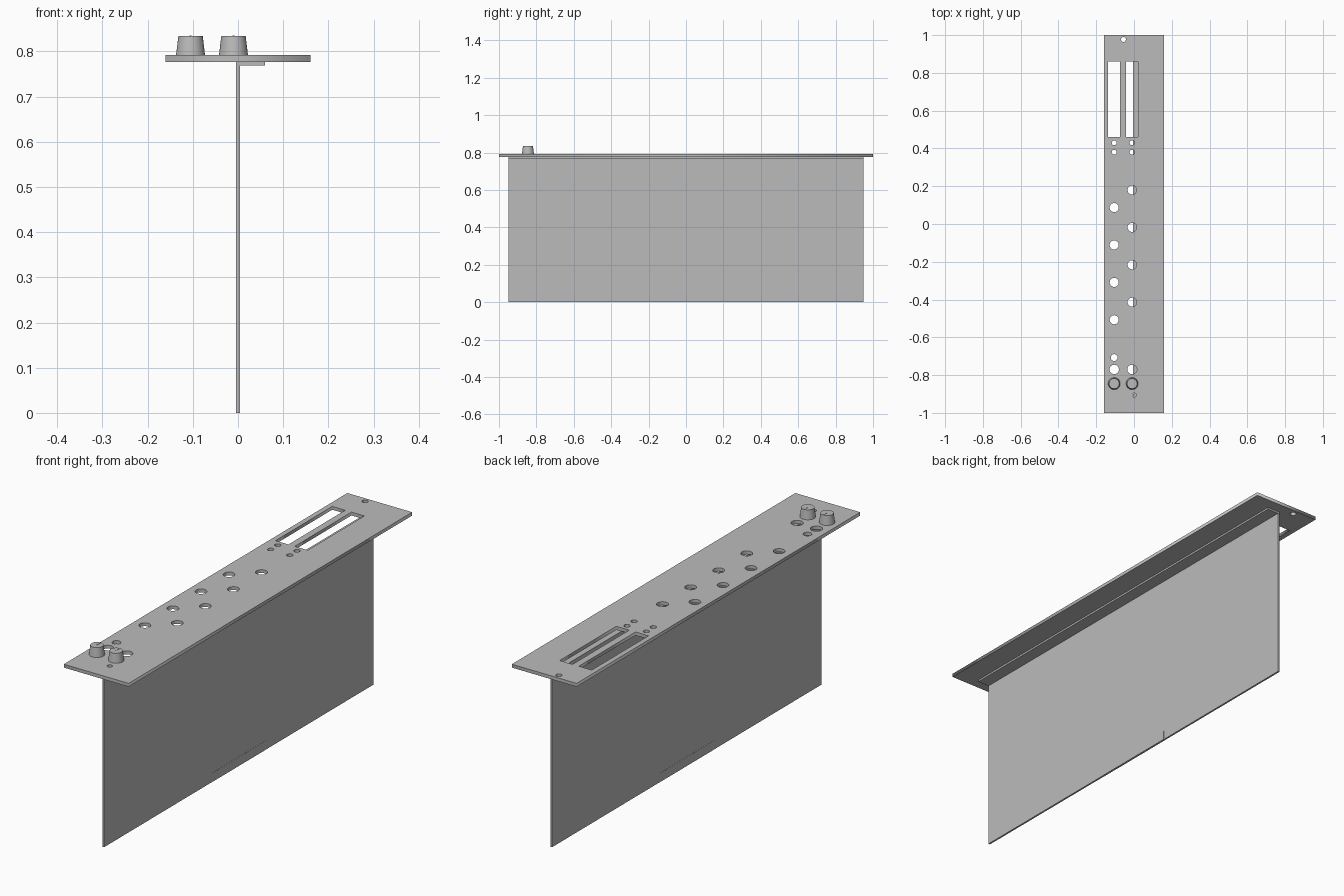
import bpy
import bmesh
from math import cos, sin, tau
from mathutils import Matrix, Vector

cube = bpy.data.objects.get("Cube")
if cube:
    bpy.data.objects.remove(cube, do_unlink=True)

grey = bpy.data.materials.new("plain grey")
grey.use_nodes = True
GREY = (0.5, 0.5, 0.5, 1)
grey.diffuse_color = GREY
grey.node_tree.nodes["Principled BSDF"].inputs["Base Color"].default_value = GREY


def add_object(name, data):
    obj = bpy.data.objects.new(name, data)
    bpy.context.collection.objects.link(obj)
    data.materials.append(grey)
    return obj


def box(name, low, high):
    low, high = Vector(low), Vector(high)
    bm = bmesh.new()
    bmesh.ops.create_cube(bm, size=1, matrix=Matrix.Translation((low + high) / 2)
                          @ Matrix.Diagonal((*(high - low), 1)))
    mesh = bpy.data.meshes.new(name)
    bm.to_mesh(mesh)
    bm.free()
    return add_object(name, mesh)


def rectangle(x0, x1, y0, y1):
    return [(x0, y0), (x1, y0), (x1, y1), (x0, y1)]


def circle(x, y, radius, sides=32):
    return [(x + radius * cos(tau * i / sides), y + radius * sin(tau * i / sides))
            for i in range(sides)]


# Front panel: filled outline with slots and round holes
LEFT_ROW, RIGHT_ROW = -0.105, -0.01
PANEL_LOW, PANEL_TOP = 0.777, 0.792
outlines = [rectangle(-0.16, 0.16, -1, 1)]
for x in (LEFT_ROW, RIGHT_ROW):
    outlines.append(rectangle(x - 0.032, x + 0.032, 0.46, 0.86))
    outlines += [circle(x, y, 0.013) for y in (0.38, 0.43)]
    outlines.append(circle(x, -0.77, 0.025))
for i in range(4):
    outlines.append(circle(LEFT_ROW, 0.087 - 0.198 * i, 0.024))
    outlines.append(circle(RIGHT_ROW, 0.18 - 0.198 * i, 0.024))
outlines.append(circle(LEFT_ROW, -0.707, 0.018))
outlines.append(circle(-0.056, 0.977, 0.013))
outlines.append(circle(0.002, -0.906, 0.011))

curve = bpy.data.curves.new("panel_outline", "CURVE")
curve.dimensions = "2D"
curve.fill_mode = "BOTH"
curve.extrude = (PANEL_TOP - PANEL_LOW) / 2
for outline in outlines:
    spline = curve.splines.new("POLY")
    spline.points.add(len(outline) - 1)
    for point, (x, y) in zip(spline.points, outline):
        point.co = (x, y, 0, 1)
    spline.use_cyclic_u = True
panel = add_object("front_panel", curve)
panel.location.z = (PANEL_LOW + PANEL_TOP) / 2
bpy.ops.object.select_all(action="DESELECT")
panel.select_set(True)
bpy.context.view_layer.objects.active = panel
bpy.ops.object.convert(target="MESH")

# Circuit board with mounting flange and edge contacts
box("circuit_board", (-0.004, -0.95, 0), (0.004, 0.95, PANEL_LOW))
box("mounting_flange", (0.004, -0.95, 0.769), (0.06, 0.95, PANEL_LOW))
box("edge_contacts", (-0.0046, -0.2, 0), (0.0046, 0.2, 0.04))

# Tapered knobs with a pointer on top
for side, x in (("right", LEFT_ROW), ("left", RIGHT_ROW)):
    bm = bmesh.new()
    bmesh.ops.create_cone(bm, cap_ends=True, segments=32, radius1=0.032,
                          radius2=0.027, depth=0.042)
    mesh = bpy.data.meshes.new("knob")
    bm.to_mesh(mesh)
    bm.free()
    knob = add_object(side + "_knob", mesh)
    knob.location = (x, -0.845, PANEL_TOP + 0.021)
    bpy.ops.object.select_all(action="DESELECT")
    knob.select_set(True)
    bpy.context.view_layer.objects.active = knob
    bpy.ops.object.shade_smooth_by_angle(angle=0.6)
    top = PANEL_TOP + 0.042
    box(side + "_knob_pointer", (x - 0.002, -0.845, top - 0.002),
        (x + 0.002, -0.82, top + 0.001))
